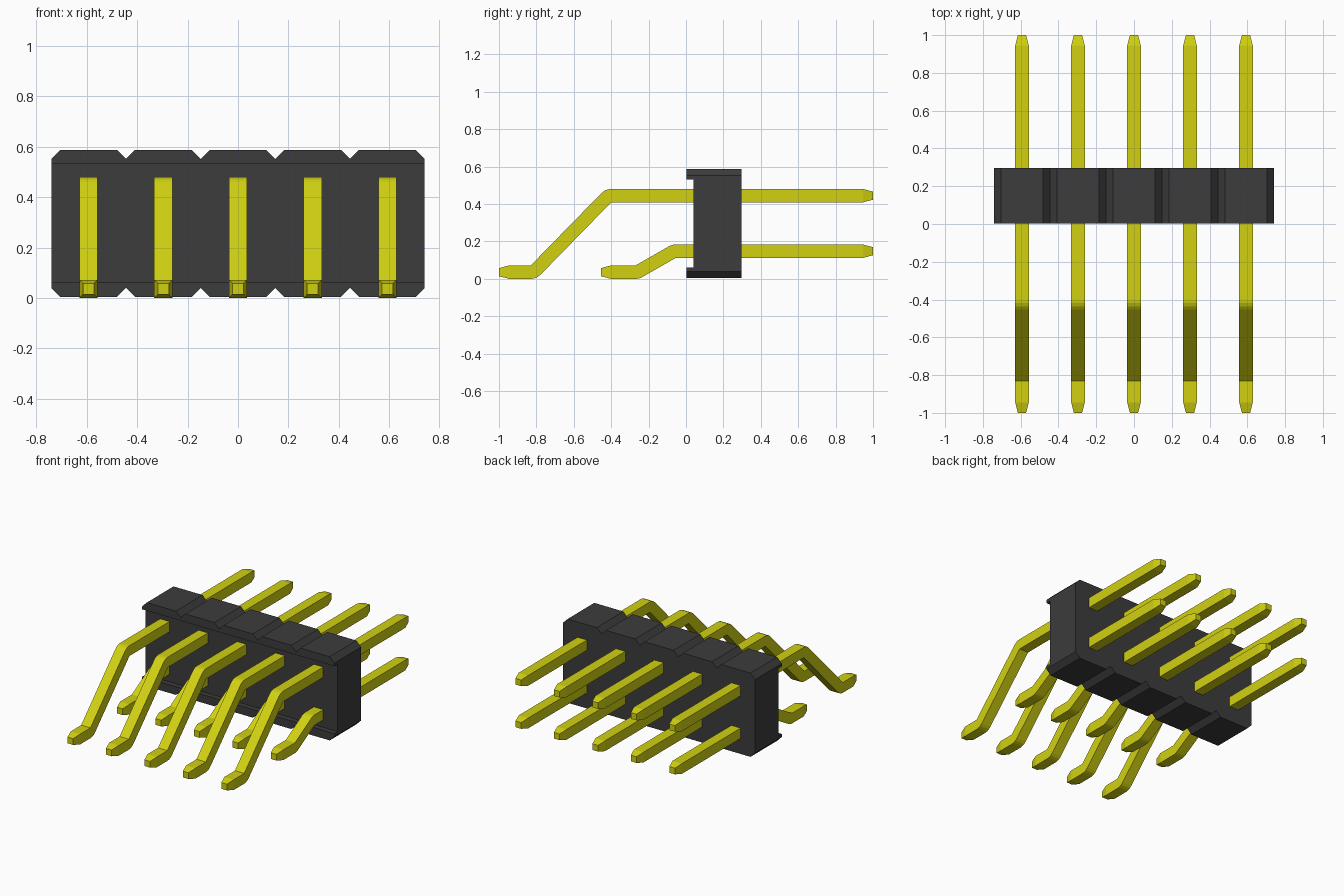
import bpy, bmesh, math

cube = bpy.data.objects.get("Cube")
if cube:
    bpy.data.objects.remove(cube, do_unlink=True)

PITCH, COUNT = 0.2965, 5
T = 0.072                 # pin thickness
Y0, Y1 = 0.003, 0.297     # housing depth
Z0, Z1 = 0.004, 0.588     # housing height
CH = 0.036                # chamfer size


def material(name, rgb, rough):
    m = bpy.data.materials.new(name)
    m.use_nodes = True
    m.diffuse_color = (*rgb, 1)
    bsdf = m.node_tree.nodes["Principled BSDF"]
    bsdf.inputs["Base Color"].default_value = (*rgb, 1)
    bsdf.inputs["Roughness"].default_value = rough
    return m


black = material("black plastic", (0.045, 0.045, 0.045), 0.6)
yellow = material("yellow metal", (0.64, 0.64, 0.006), 0.5)


def make_object(name, bm, mat):
    bmesh.ops.recalc_face_normals(bm, faces=bm.faces[:])
    me = bpy.data.meshes.new(name)
    bm.to_mesh(me)
    bm.free()
    me.materials.append(mat)
    ob = bpy.data.objects.new(name, me)
    bpy.context.scene.collection.objects.link(ob)
    return ob


# Housing: a row of chamfered cells, extruded front to back
def cell_edge(z, sign):
    pts = []
    for i in range(COUNT):
        left = (i - COUNT / 2) * PITCH
        right = left + PITCH
        pts += [(left, z - sign * CH), (left + CH, z), (right - CH, z)]
    return pts + [(COUNT / 2 * PITCH, z - sign * CH)]


outline = cell_edge(Z0, -1) + cell_edge(Z1, 1)[::-1]
bm = bmesh.new()
face = bm.faces.new([bm.verts.new((x, Y0, z)) for x, z in outline])
ext = bmesh.ops.extrude_face_region(bm, geom=[face])["geom"]
moved = [v for v in ext if isinstance(v, bmesh.types.BMVert)]
bmesh.ops.translate(bm, verts=moved, vec=(0, Y1 - Y0, 0))
housing = make_object("housing", bm, black)

# Shallow recess across the front, leaving a lip at top and bottom
bm = bmesh.new()
bmesh.ops.create_cube(bm, size=1)
bmesh.ops.scale(bm, vec=(2, 0.2, 0.47), verts=bm.verts[:])
bmesh.ops.translate(bm, vec=(0, 0.04 - 0.1, 0.296), verts=bm.verts[:])
cutter = make_object("recess_cutter", bm, black)
cutter.hide_render = True
mod = housing.modifiers.new("recess", "BOOLEAN")
mod.operation, mod.solver, mod.object = "DIFFERENCE", "EXACT", cutter
bpy.context.view_layer.objects.active = housing
bpy.ops.object.modifier_apply(modifier=mod.name)
bpy.data.objects.remove(cutter, do_unlink=True)


# Pin: square wire with two bends and tapered tips
def pin_mesh(tip_y, low_bend_y, high_bend_y, level):
    """Sweep sections (bottom point, top point, half width) along the wire."""
    h, s = T / 2, 0.6
    p1, p2 = (low_bend_y, T), (high_bend_y, level - h)
    dy, dz = p2[0] - p1[0], p2[1] - p1[1]
    slope = math.atan2(dz, dy) + math.asin(T / math.hypot(dy, dz))

    def straight(y, z, k):
        return ((y, z - h * k), (y, z + h * k), h * k)

    sections = [straight(tip_y, h, s), straight(tip_y + 0.055, h, 1)]
    for k in range(4):        # lower bend, pivoting on its top edge
        a = -math.pi / 2 + slope * k / 3
        sections.append(((p1[0] + T * math.cos(a), p1[1] + T * math.sin(a)), p1, h))
    for k in range(4):        # upper bend, pivoting on its bottom edge
        a = math.pi / 2 + slope * (1 - k / 3)
        sections.append((p2, (p2[0] + T * math.cos(a), p2[1] + T * math.sin(a)), h))
    sections += [straight(0.945, level, 1), straight(1, level, s)]

    bm = bmesh.new()
    rings = [[bm.verts.new((x, *p)) for x, p in
              ((-w, lo), (w, lo), (w, hi), (-w, hi))] for lo, hi, w in sections]
    for a, b in zip(rings, rings[1:]):
        for i in range(4):
            j = (i + 1) % 4
            bm.faces.new((a[i], a[j], b[j], b[i]))
    bm.faces.new(rings[0])
    bm.faces.new(rings[-1])
    bmesh.ops.remove_doubles(bm, verts=bm.verts[:], dist=1e-5)
    return bm


rows = {"upper_pin": (-1, -0.83, -0.40, 0.445),
        "lower_pin": (-0.455, -0.27, -0.055, 0.148)}
for name, shape in rows.items():
    first = make_object(name + "_1", pin_mesh(*shape), yellow)
    for i in range(COUNT):
        ob = first
        if i:
            ob = bpy.data.objects.new(f"{name}_{i + 1}", first.data)
            bpy.context.scene.collection.objects.link(ob)
        ob.location.x = (i - (COUNT - 1) / 2) * PITCH
